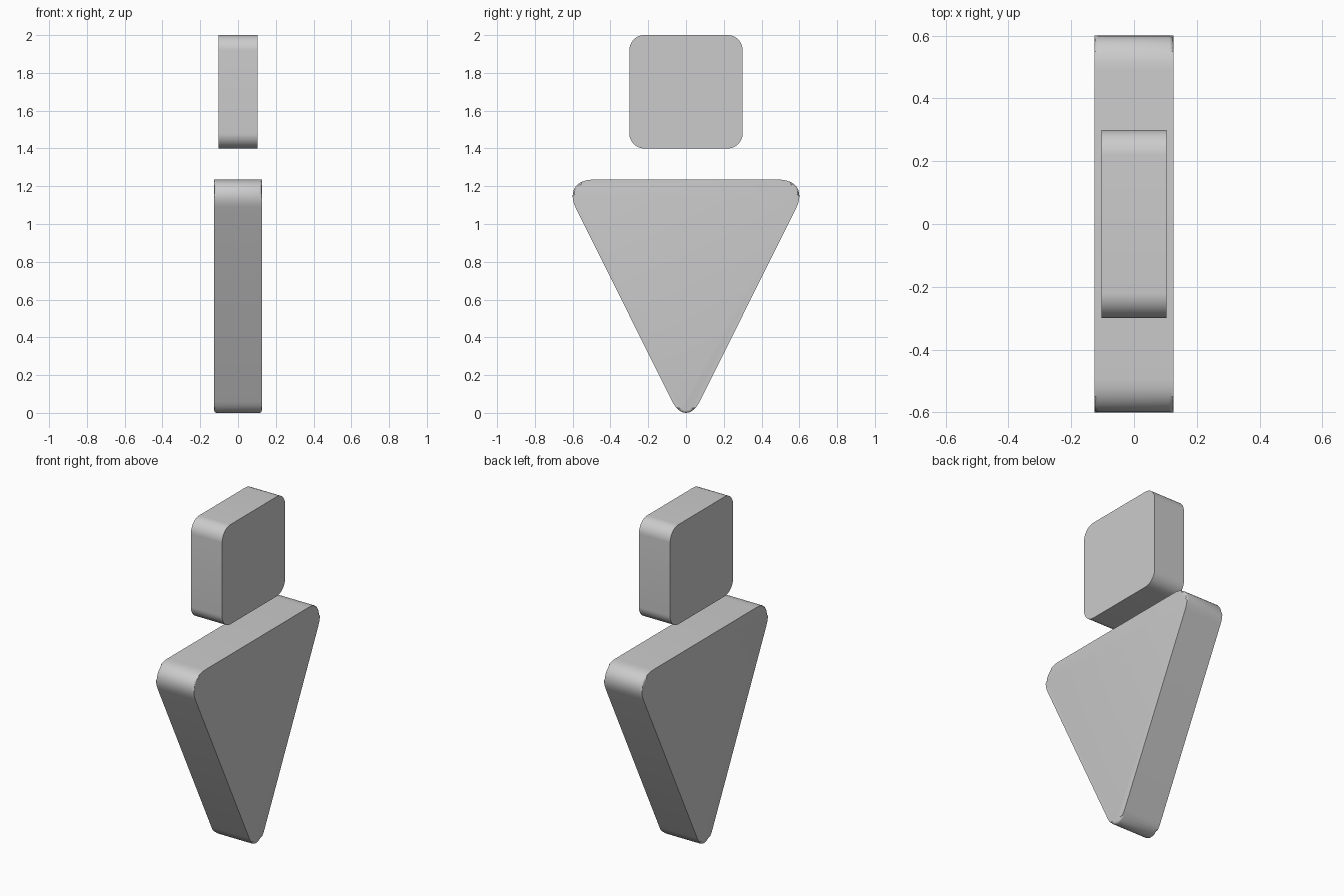
import bpy, bmesh
from math import sin, cos, pi
from mathutils import Vector

if "Cube" in bpy.data.objects:
    bpy.data.objects.remove(bpy.data.objects["Cube"])


def rounded_plate(name, corners, cut, half_depth, edge, steps=12):
    """Extrude a (y, z) polygon with rounded corners along x, softening the rims."""
    pts = [Vector(c) for c in corners]
    outline = []
    for i, p in enumerate(pts):
        a = (pts[i - 1] - p).normalized() * cut
        b = (pts[(i + 1) % len(pts)] - p).normalized() * cut
        for k in range(steps + 1):
            t = k / steps * pi / 2
            outline.append(p + a * (1 - sin(t)) + b * (1 - cos(t)))

    bm = bmesh.new()
    back = [bm.verts.new((-half_depth, p.x, p.y)) for p in outline]
    front = [bm.verts.new((half_depth, p.x, p.y)) for p in outline]
    n = len(outline)
    caps = [bm.faces.new(front), bm.faces.new(back[::-1])]
    for i in range(n):
        j = (i + 1) % n
        bm.faces.new((back[i], back[j], front[j], front[i]))
    rims = [e for f in caps for e in f.edges]
    bmesh.ops.bevel(bm, geom=rims, offset=edge, segments=3, profile=0.5,
                    affect='EDGES', clamp_overlap=True)
    bmesh.ops.recalc_face_normals(bm, faces=bm.faces)
    mesh = bpy.data.meshes.new(name)
    bm.to_mesh(mesh)
    bm.free()
    obj = bpy.data.objects.new(name, mesh)
    bpy.context.collection.objects.link(obj)
    bpy.ops.object.select_all(action='DESELECT')
    obj.select_set(True)
    bpy.context.view_layer.objects.active = obj
    bpy.ops.object.shade_smooth_by_angle(angle=pi / 6)
    return obj


# Upper rounded square
rounded_plate("square_head", [(-0.3, 1.4), (0.3, 1.4), (0.3, 2.0), (-0.3, 2.0)],
              0.08, 0.104, 0.013)

# Lower downward-pointing triangle (sharp corners lie outside the rounded outline)
rounded_plate("triangle_body", [(0, -0.0865), (0.658, 1.235), (-0.658, 1.235)],
              0.165, 0.126, 0.013)
